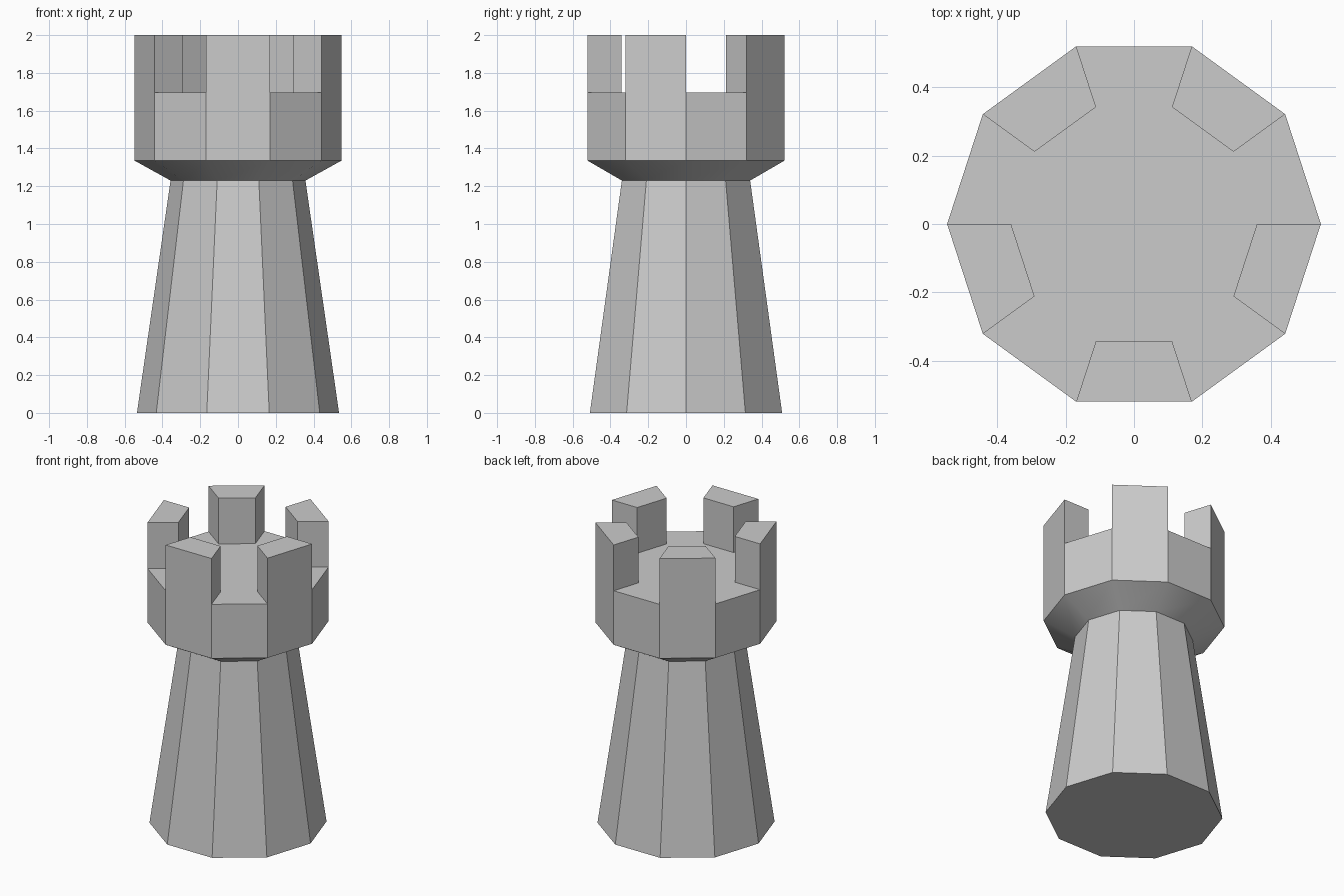
import bpy, bmesh
from math import cos, sin, pi

if "Cube" in bpy.data.objects:
    bpy.data.objects.remove(bpy.data.objects["Cube"])

SIDES = 10


def ring(bm, radius, z):
    return [bm.verts.new((radius * cos(2 * pi * i / SIDES),
                          radius * sin(2 * pi * i / SIDES), z)) for i in range(SIDES)]


def bridge(bm, low, high):
    return [bm.faces.new((low[i], low[(i + 1) % SIDES], high[(i + 1) % SIDES], high[i]))
            for i in range(SIDES)]


def finish(bm, name):
    bmesh.ops.recalc_face_normals(bm, faces=bm.faces)
    mesh = bpy.data.meshes.new(name)
    bm.to_mesh(mesh)
    bm.free()
    obj = bpy.data.objects.new(name, mesh)
    bpy.context.collection.objects.link(obj)
    return obj


# Tower: tapered shaft, flared collar, parapet wall and floor in one closed shell
bm = bmesh.new()
base = ring(bm, 0.535, 0)
neck = ring(bm, 0.357, 1.23)
collar = ring(bm, 0.547, 1.335)
wall_top = ring(bm, 0.547, 1.695)
floor = ring(bm, 0.36, 1.695)
bm.faces.new(base[::-1])
bridge(bm, base, neck)
flare = bridge(bm, neck, collar)
bridge(bm, collar, wall_top)
walk = bridge(bm, wall_top, floor)
bm.faces.new(floor)

# Smooth flare with hard rims
for f in flare:
    f.smooth = True
for loop in (neck, collar):
    for i in range(SIDES):
        bm.edges.get((loop[i], loop[(i + 1) % SIDES])).smooth = False

# Merlons: raise every second segment of the wall walk
raised = bmesh.ops.extrude_discrete_faces(bm, faces=walk[1::2])["faces"]
for f in raised:
    bmesh.ops.translate(bm, verts=f.verts[:], vec=(0, 0, 0.305))
finish(bm, "battlement_tower")
